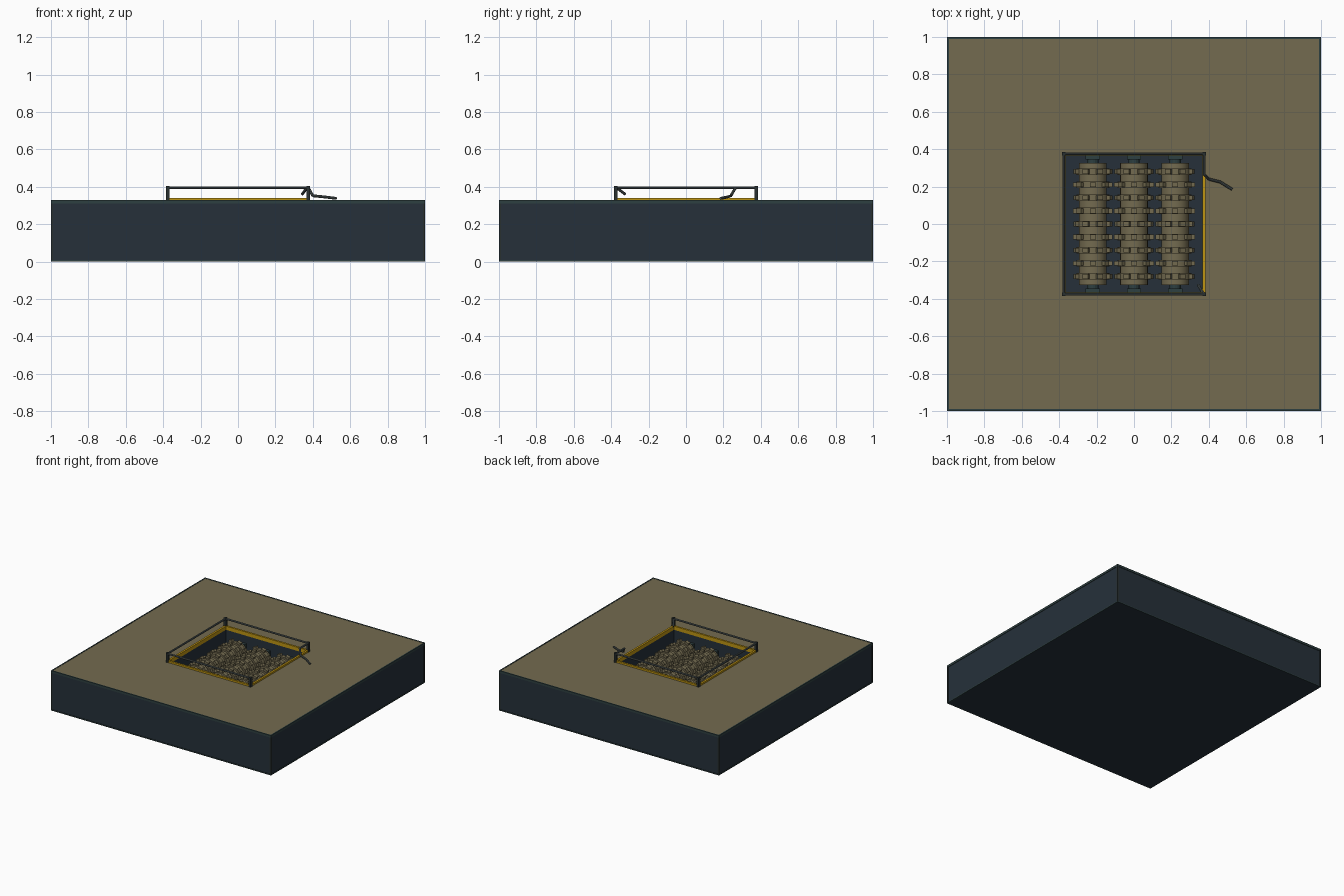
import bpy, bmesh, math
from mathutils import Matrix, Vector

if "Cube" in bpy.data.objects:
    bpy.data.objects.remove(bpy.data.objects["Cube"])


def mat(name, rgb):
    m = bpy.data.materials.new(name)
    m.diffuse_color = (*rgb, 1)
    m.use_nodes = True
    m.node_tree.nodes["Principled BSDF"].inputs["Base Color"].default_value = m.diffuse_color
    return m


NAVY = mat("dark navy", (0.019, 0.030, 0.042))
TEAL = mat("dark teal", (0.027, 0.050, 0.052))
TAN = mat("dusty tan", (0.172, 0.147, 0.080))
YELLOW = mat("warning yellow", (0.52, 0.30, 0.006))
STEEL = mat("grey steel", (0.085, 0.105, 0.105))
DARK = mat("dark steel", (0.022, 0.030, 0.030))


def add_box(bm, lo, hi, rot=None):
    lo, hi = Vector(lo), Vector(hi)
    m = Matrix.Translation((lo + hi) / 2) @ Matrix.Diagonal((*(hi - lo), 1))
    bmesh.ops.create_cube(bm, size=1, matrix=(rot @ m if rot else m))


def add_rod(bm, a, b, r, sides=8):
    a, b = Vector(a), Vector(b)
    d = b - a
    m = Matrix.Translation((a + b) / 2) @ d.to_track_quat('Z', 'Y').to_matrix().to_4x4()
    bmesh.ops.create_cone(bm, cap_ends=True, segments=sides, radius1=r, radius2=r,
                          depth=d.length, matrix=m)


def add_ring(bm, inner, outer, z0, z1):
    # square frame from four boxes
    for s in (-1, 1):
        x0, x1 = sorted((s * inner, s * outer))
        add_box(bm, (x0, -outer, z0), (x1, outer, z1))
        add_box(bm, (-inner, x0, z0), (inner, x1, z1))


def finish(bm, name, material, smooth=False):
    me = bpy.data.meshes.new(name)
    bm.to_mesh(me)
    bm.free()
    ob = bpy.data.objects.new(name, me)
    me.materials.append(material)
    bpy.context.collection.objects.link(ob)
    if smooth:
        bpy.ops.object.select_all(action='DESELECT')
        ob.select_set(True)
        bpy.context.view_layer.objects.active = ob
        bpy.ops.object.shade_smooth_by_angle(angle=math.radians(35))
    return ob


# foundation with open pit
bm = bmesh.new()
add_ring(bm, 0.37, 0.996, 0.004, 0.317)
add_box(bm, (-0.37, -0.37, 0.004), (0.37, 0.37, 0.05))
add_box(bm, (-0.996, -0.996, 0), (0.996, 0.996, 0.004))
finish(bm, "foundation", NAVY)

# floor slab around the pit
bm = bmesh.new()
add_ring(bm, 0.37, 0.99, 0.317, 0.326)
finish(bm, "floor_plate", TAN)

# outer edging: top band, bottom band and corner strips
bm = bmesh.new()
add_ring(bm, 0.99, 1.0, 0.31, 0.328)
add_ring(bm, 0.99, 1.0, 0.0, 0.008)
finish(bm, "edge_trim", TEAL)
bm = bmesh.new()
for sx in (-1, 1):
    for sy in (-1, 1):
        c = Vector((sx * 0.994, sy * 0.994, 0))
        add_box(bm, c + Vector((-.006, -.006, 0.008)), c + Vector((.006, .006, 0.31)))
finish(bm, "corner_strips", DARK)

# yellow warning kerb
bm = bmesh.new()
add_ring(bm, 0.366, 0.382, 0.31, 0.34)
finish(bm, "warning_kerb", YELLOW)

# railing posts
bm = bmesh.new()
for sx in (-1, 1):
    for sy in (-1, 1):
        x, y = sx * 0.376, sy * 0.376
        add_box(bm, (x - .01, y - .01, 0.32), (x + .01, y + .01, 0.404))
finish(bm, "railing_posts", DARK)

# intact rails, with the right one broken
bm = bmesh.new()
p, z = 0.376, 0.395
for a, b in (((-p, -p), (p, -p)), ((-p, p), (p, p)), ((-p, -p), (-p, p)), ((p, p), (p, 0.26))):
    add_rod(bm, (*a, z), (*b, z), 0.0075)
finish(bm, "rails", STEEL, True)

bm = bmesh.new()
path = [(p, 0.265, z), (0.40, 0.24, 0.352), (0.46, 0.225, 0.346), (0.525, 0.185, 0.338)]
for a, b in zip(path, path[1:]):
    add_rod(bm, a, b, 0.0075)
stub = [(p, -p, z), (0.36, -0.355, 0.383), (0.343, -0.325, 0.36)]
for a, b in zip(stub, stub[1:]):
    add_rod(bm, a, b, 0.0075)
finish(bm, "broken_rail", STEEL, True)

# crushing rollers
RZ = 0.195
for i, x in enumerate((-0.22, 0, 0.22)):
    bm = bmesh.new()
    add_rod(bm, (x, -0.325, RZ), (x, 0.325, RZ), 0.074, 24)
    finish(bm, f"roller_drum_{i}", TAN, True)

    # rings with staggered teeth
    bm = bmesh.new()
    for k in range(9):
        y = (k - 4) * 0.07
        add_rod(bm, (x, y - .017, RZ), (x, y + .017, RZ), 0.088, 24)
        for t in range(8):
            ang = math.radians(45 * t + (0 if k % 2 else 22.5))
            rot = Matrix.Translation((x, y, RZ)) @ Matrix.Rotation(ang, 4, 'Y')
            add_box(bm, (0.08, -.013, -.016), (0.106, .013, .016), rot)
    finish(bm, f"toothed_rings_{i}", TAN, True)

    # axle and bearing blocks
    bm = bmesh.new()
    add_rod(bm, (x, -0.36, RZ), (x, 0.36, RZ), 0.03, 16)
    for s in (-1, 1):
        y0, y1 = sorted((s * 0.345, s * 0.37))
        add_box(bm, (x - .038, y0, RZ - .05), (x + .038, y1, RZ + .05))
    finish(bm, f"axle_bearings_{i}", TEAL)
